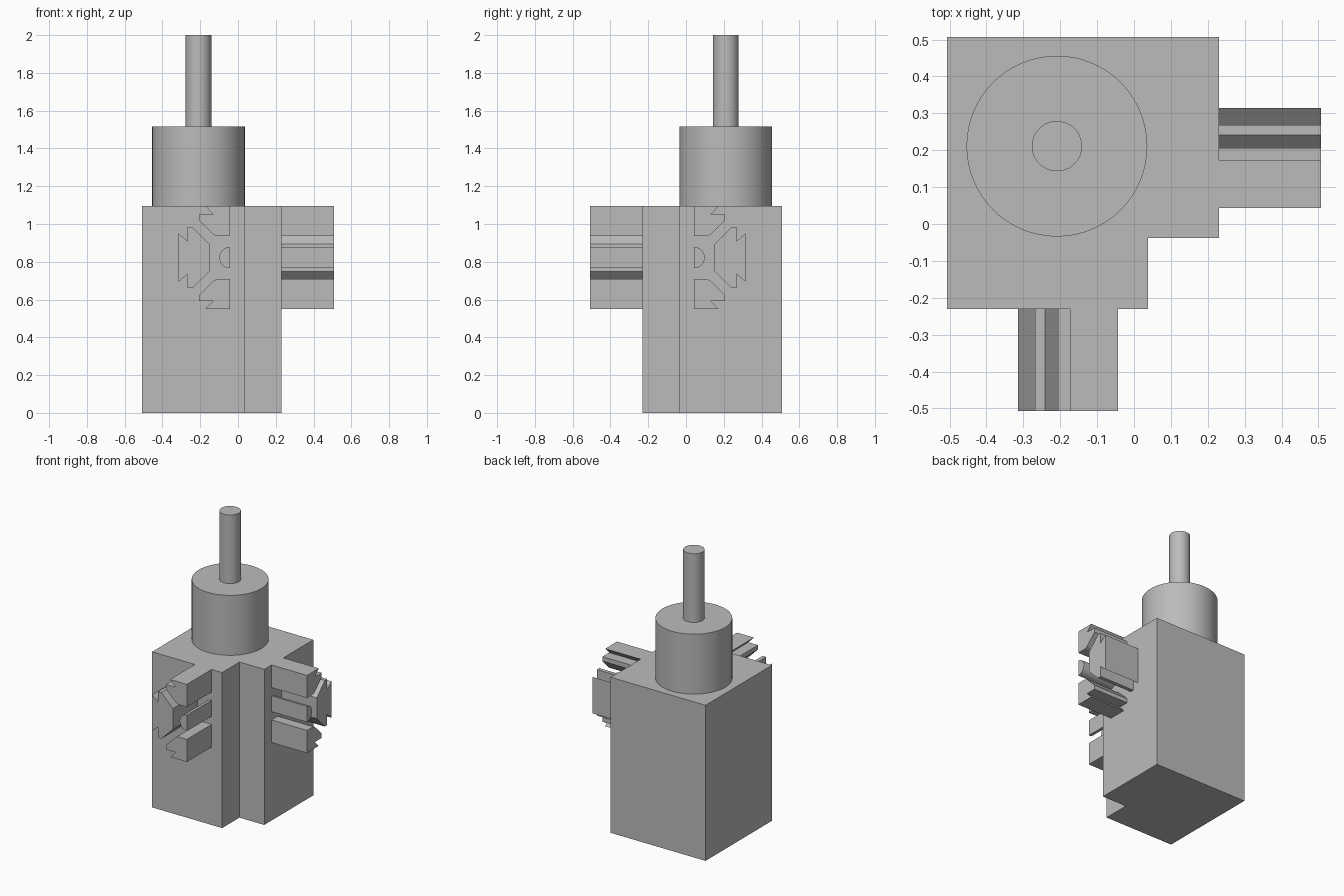
import bpy, bmesh, math

if "Cube" in bpy.data.objects:
    bpy.data.objects.remove(bpy.data.objects["Cube"])

grey = bpy.data.materials.new("plain grey")
grey.diffuse_color = (0.5, 0.5, 0.5, 1)
grey.use_nodes = True
grey.node_tree.nodes["Principled BSDF"].inputs["Base Color"].default_value = grey.diffuse_color


def extrude_profile(name, bottom, top):
    """Solid between two matching outlines."""
    bm = bmesh.new()
    a = [bm.verts.new(p) for p in bottom]
    b = [bm.verts.new(p) for p in top]
    bm.faces.new(a)
    bm.faces.new(b)
    n = len(a)
    for i in range(n):
        j = (i + 1) % n
        bm.faces.new((a[i], a[j], b[j], b[i]))
    bmesh.ops.recalc_face_normals(bm, faces=bm.faces)
    mesh = bpy.data.meshes.new(name)
    bm.to_mesh(mesh)
    bm.free()
    ob = bpy.data.objects.new(name, mesh)
    bpy.context.collection.objects.link(ob)
    mesh.materials.append(grey)
    return ob


def cylinder(name, r, z0, z1):
    bpy.ops.mesh.primitive_cylinder_add(
        vertices=64, radius=r, depth=z1 - z0,
        location=(-0.209, 0.211, (z0 + z1) / 2))
    ob = bpy.context.object
    ob.name = name
    ob.data.materials.append(grey)
    bpy.ops.object.shade_smooth_by_angle(angle=math.radians(30))


# Main block with a notched front right corner
TOP = 1.095
plan = [(-0.507, -0.231), (0.038, -0.231), (0.038, -0.038),
        (0.231, -0.038), (0.231, 0.507), (-0.507, 0.507)]
extrude_profile("body_block", [(x, y, 0) for x, y in plan],
                [(x, y, TOP) for x, y in plan])

# Collar and shaft on top
cylinder("collar", 0.245, TOP, 1.517)
cylinder("shaft", 0.068, 1.517, 2.0)

# Slot bars: cross-sections as (sideways, height from bar centre)
MID, EDGE = 0.822, -0.043
corner_bar = [(EDGE, 0.273), (-0.174, 0.273), (-0.131, 0.229), (-0.206, 0.229),
              (-0.206, 0.198), (-0.131, 0.123), (-0.112, 0.114), (EDGE, 0.114)]
side_half = [(-0.315, 0.128), (-0.268, 0.088), (-0.268, 0.162),
             (-0.241, 0.162), (-0.152, 0.073)]
bars = {
    "upper_bar": corner_bar,
    "lower_bar": [(u, -h) for u, h in corner_bar],
    "side_bar": side_half + [(u, -h) for u, h in reversed(side_half)],
    "core_bar": [(EDGE - 0.056 * math.sin(math.pi * i / 20),
                  0.056 * math.cos(math.pi * i / 20)) for i in range(21)],
}

# The same set of bars leaves the front and the right of the block
for side, place in (("front", lambda u, d, h: (u, -d, MID + h)),
                    ("right", lambda u, d, h: (d, -u, MID + h))):
    for name, section in bars.items():
        ob = extrude_profile(f"{side}_{name}",
                             [place(u, 0.231, h) for u, h in section],
                             [place(u, 0.507, h) for u, h in section])
        if name == "core_bar":
            bpy.ops.object.select_all(action='DESELECT')
            ob.select_set(True)
            bpy.context.view_layer.objects.active = ob
            bpy.ops.object.shade_smooth_by_angle(angle=math.radians(30))
